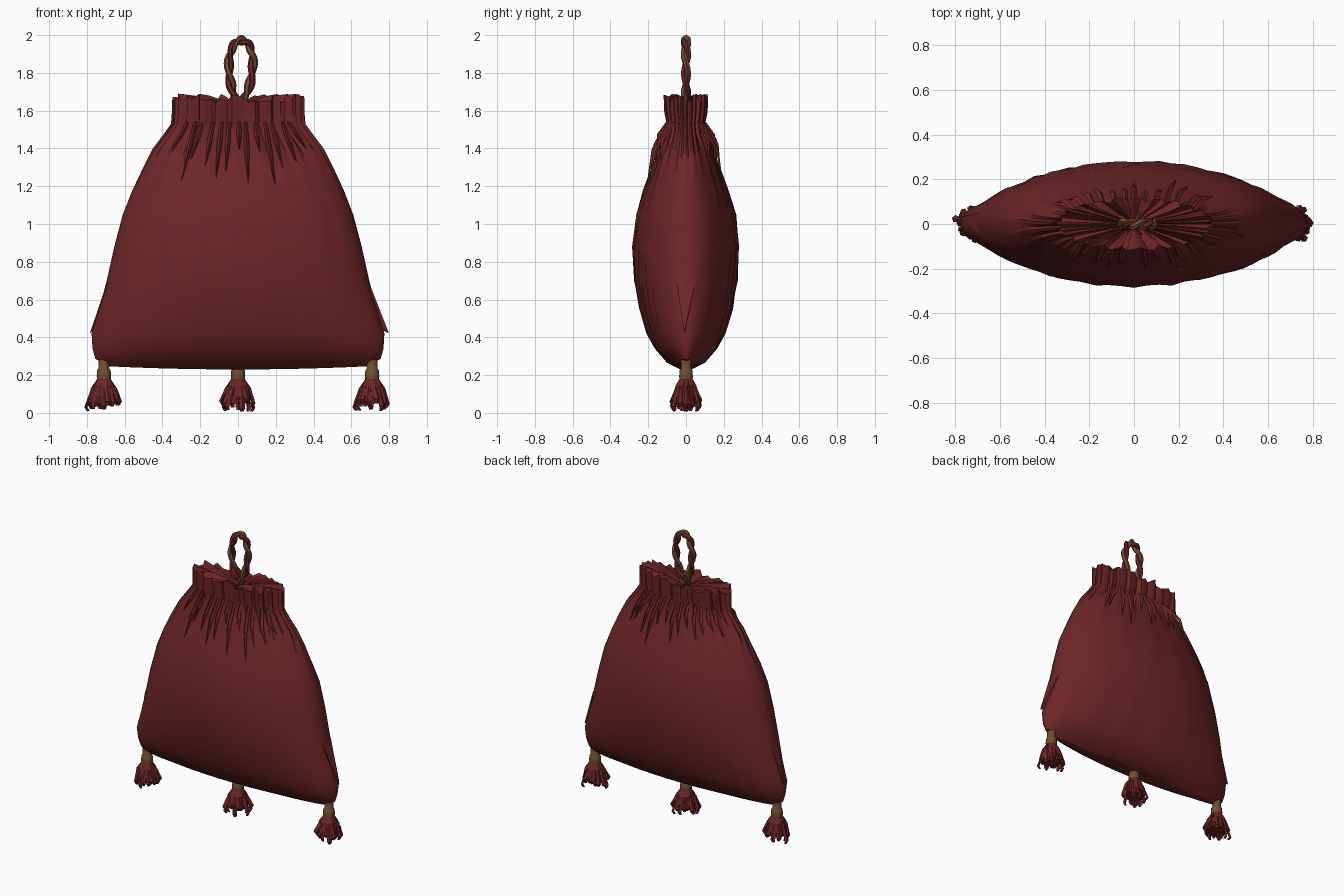
import bpy, bmesh, math, random
from mathutils import Vector

random.seed(4)
if "Cube" in bpy.data.objects:
    bpy.data.objects.remove(bpy.data.objects["Cube"])


def material(name, colour):
    m = bpy.data.materials.new(name)
    m.use_nodes = True
    m.diffuse_color = (*colour, 1)
    m.node_tree.nodes["Principled BSDF"].inputs["Base Color"].default_value = (*colour, 1)
    return m


red = material("dark red cloth", (0.155, 0.019, 0.021))
brown = material("brown cord", (0.17, 0.075, 0.03))


def loft(name, rings, mat, cap=True, closed=False, angle=None):
    """Skin a list of equal point rings."""
    bm = bmesh.new()
    rows = [[bm.verts.new(p) for p in ring] for ring in rings]
    n = len(rows[0])
    pairs = list(zip(rows, rows[1:])) + ([(rows[-1], rows[0])] if closed else [])
    for a, b in pairs:
        for i in range(n):
            j = (i + 1) % n
            bm.faces.new((a[i], a[j], b[j], b[i]))
    if cap and not closed:
        bm.faces.new(rows[0][::-1])
        bm.faces.new(rows[-1])
    bmesh.ops.recalc_face_normals(bm, faces=bm.faces)
    mesh = bpy.data.meshes.new(name)
    bm.to_mesh(mesh)
    bm.free()
    mesh.materials.append(mat)
    ob = bpy.data.objects.new(name, mesh)
    bpy.context.collection.objects.link(ob)
    if angle:
        bpy.ops.object.select_all(action="DESELECT")
        ob.select_set(True)
        bpy.context.view_layer.objects.active = ob
        bpy.ops.object.shade_smooth_by_angle(angle=math.radians(angle))
    return ob


# Pouch: height, half width, half depth, pleat strength
COLS = 72
profile = [
    (0.235, 0.68, 0.03, 0), (0.27, 0.755, 0.10, 0), (0.34, 0.77, 0.165, 0),
    (0.42, 0.775, 0.205, 0), (0.55, 0.735, 0.245, 0), (0.70, 0.695, 0.272, 0),
    (0.88, 0.655, 0.28, 0), (1.05, 0.61, 0.26, 0), (1.18, 0.56, 0.225, 0.02),
    (1.30, 0.505, 0.18, 0.06), (1.40, 0.455, 0.145, 0.12), (1.48, 0.395, 0.115, 0.2),
    (1.53, 0.36, 0.105, 0.24), (1.59, 0.355, 0.118, 0.22), (1.665, 0.355, 0.122, 0.22),
    (1.655, 0.27, 0.09, 0.3), (1.63, 0.15, 0.05, 0.35), (1.62, 0.03, 0.012, 0),
]
pleat = [random.uniform(0.5, 1) if i % 3 == 1 else random.uniform(0, 0.3) for i in range(COLS)]
lift = [random.uniform(-0.025, 0.025) for i in range(COLS)]
rings = []
for k, (z, w, d, fold) in enumerate(profile):
    ring = []
    for i in range(COLS):
        a = math.tau * i / COLS
        s = 1 - fold * pleat[i]
        crease = 0.006 if 2 < k < 10 else 0
        y = d * math.sin(a) * s + random.uniform(-crease, crease)
        x = w * math.cos(a) * (1 - fold * pleat[i] * 0.5)
        dz = lift[i] if 14 <= k <= 16 else 0
        if k < 2:                       # lower edge sags in the middle
            dz = 0.02 * (abs(x) / 0.75) ** 2 - 0.005
        ring.append((x, y, z + dz))
    rings.append(ring)
loft("pouch", rings, red, angle=28)


# Raised gathers that run down from the neck on both faces
def fold_strip(name, top, bottom, width, out):
    t, b = Vector(top), Vector(bottom)
    mid = t.lerp(b, 0.45) + Vector((0, out * 0.022, 0))
    side = Vector((width, 0, 0))
    push = Vector((0, out * 0.016, 0))
    loft(name, [[p - side * f, p + push * f, p + side * f]
                for p, f in ((t, 0.7), (mid, 1), (b, 0.1))], red)


def pouch_depth(x, z):
    for (z0, w0, d0, _), (z1, w1, d1, _) in zip(profile, profile[1:]):
        if z0 <= z <= z1:
            f = (z - z0) / (z1 - z0)
            w, d = w0 + (w1 - w0) * f, d0 + (d1 - d0) * f
            return d * math.sqrt(max(0, 1 - (x / w) ** 2))
    return 0


for side, label in ((-1, "front"), (1, "back")):
    for i in range(13):
        x = (i - 6) * 0.045 + random.uniform(-0.01, 0.01)
        x2, z2 = x * 1.35, random.uniform(1.2, 1.4)
        fold_strip(f"{label}_gather_{i}", (x, side * (pouch_depth(x, 1.54) - 0.012), 1.54),
                   (x2, side * (pouch_depth(x2, z2) - 0.004), z2), 0.014, side)

# Loose cloth points at the lower corners
for s, tip, label in ((1, (0.80, -0.01, 0.42), "left"), (-1, (-0.785, 0.03, 0.42), "right")):
    root = [(s * 0.69, -0.05, 0.70), (s * 0.69, 0.05, 0.70), (s * 0.74, 0, 0.45)]
    end = [Vector(tip).lerp(Vector(p), 0.04) for p in root]
    loft(f"{label}_corner_fold", [root, end], red)


# Twisted hanging loop: one red and one brown strand
def strand(name, mat, phase):
    steps, sides, rings = 48, 6, []
    for i in range(steps):
        t = math.tau * i / steps
        taper = math.sin(t / 2) ** 0.75     # teardrop with its point at the neck
        c = Vector((0.018 * taper - 0.078 * math.sin(t) * taper, 0, 1.795 - 0.178 * math.cos(t)))
        n = Vector((-math.sin(t), 0, -math.cos(t)))
        y = Vector((0, 1, 0))
        turn = 5 * t + phase
        c += 0.012 * (n * math.cos(turn) + y * math.sin(turn))
        rings.append([c + 0.017 * (n * math.cos(math.tau * j / sides) + y * math.sin(math.tau * j / sides))
                      for j in range(sides)])
    loft(name, rings, mat, closed=True, angle=40)


strand("loop_red_strand", red, 0)
strand("loop_brown_strand", brown, math.pi)


def circle(x, z, r, n=10):
    return [(x + r * math.cos(math.tau * i / n), r * math.sin(math.tau * i / n), z) for i in range(n)]


# Tassels under the two corners and the middle
for x, label in ((-0.71, "right"), (0, "middle"), (0.71, "left")):
    loft(f"{label}_tassel_cord", [circle(x, z, r) for z, r in (
        (0.28, 0.03), (0.235, 0.028), (0.225, 0.036), (0.195, 0.038), (0.165, 0.036))], brown, angle=40)
    loft(f"{label}_tassel_core", [circle(x, z, r) for z, r in (
        (0.18, 0.036), (0.145, 0.058), (0.09, 0.07), (0.05, 0.06))], red)
    for i in range(20):
        a = math.tau * i / 20 + random.uniform(-0.1, 0.1)
        out = Vector((math.cos(a), 0.85 * math.sin(a), 0))
        across = Vector((-math.sin(a), math.cos(a), 0))
        reach, low = random.uniform(0.07, 0.1), random.uniform(0.0, 0.05)
        tip = 0.005 + low
        rings = []
        for r, z, w in ((0.025, 0.18, 0.006), (0.06, 0.13, 0.011), (reach, tip + 0.02, 0.016),
                        (reach - 0.012, tip, 0.009)):
            p = Vector((x, 0, z)) + out * r
            rings.append([p - across * w, p + out * 0.01, p + across * w, p - out * 0.008])
        loft(f"{label}_tassel_thread_{i}", rings, red)
